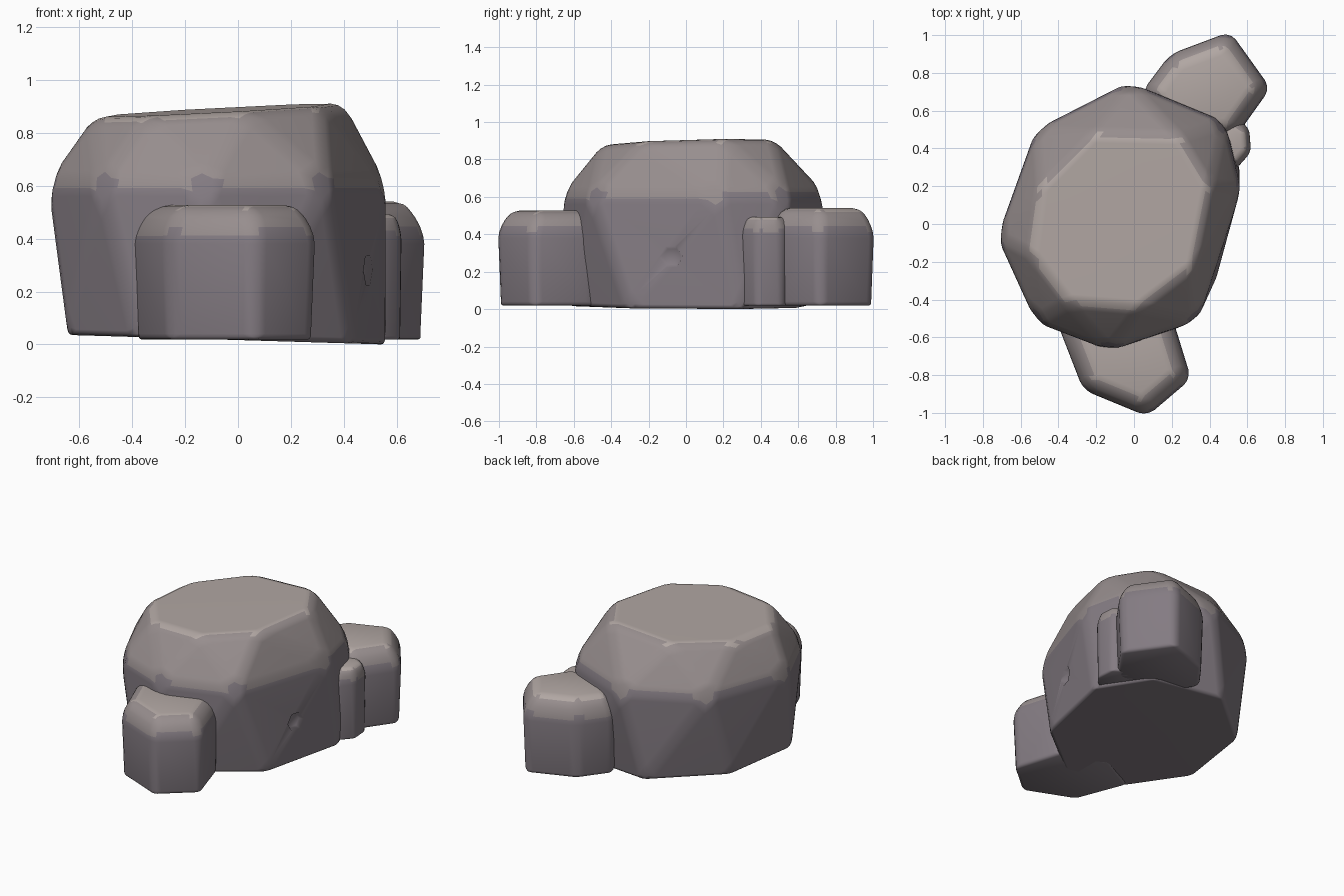
import bpy, bmesh, math
from mathutils import Vector, Quaternion

if "Cube" in bpy.data.objects:
    bpy.data.objects.remove(bpy.data.objects["Cube"])


def stone(name, rgb):
    mat = bpy.data.materials.new(name)
    mat.diffuse_color = (*rgb, 1)
    mat.use_nodes = True
    mat.node_tree.nodes["Principled BSDF"].inputs["Base Color"].default_value = mat.diffuse_color
    return mat


# Stone tints: purplish walls, warmer towards the top
TINTS = [stone("wall_stone", (0.23, 0.20, 0.225)),
         stone("shoulder_stone", (0.31, 0.27, 0.27)),
         stone("top_stone", (0.44, 0.385, 0.365))]


def rock(name, bottom, middle, top, bevel):
    """Faceted boulder: hull of three rings, softly bevelled, tighter at the base."""
    bm = bmesh.new()
    base = [bm.verts.new(p) for p in bottom]
    for p in middle + top:
        bm.verts.new(p)
    bmesh.ops.convex_hull(bm, input=bm.verts[:])
    bmesh.ops.dissolve_limit(bm, angle_limit=math.radians(3),
                             verts=bm.verts[:], edges=bm.edges[:])
    bmesh.ops.recalc_face_normals(bm, faces=bm.faces[:])
    weight = bm.edges.layers.float.new("bevel_weight_edge")
    floor = {v for v in base if v.is_valid}
    for e in bm.edges:
        e[weight] = 0.45 if all(v in floor for v in e.verts) else 1.0
    for f in bm.faces:
        f.smooth = True
        f.material_index = (f.normal.z > 0.25) + (f.normal.z > 0.85)
    me = bpy.data.meshes.new(name)
    bm.to_mesh(me)
    bm.free()
    for mat in TINTS:
        me.materials.append(mat)
    ob = bpy.data.objects.new(name, me)
    bpy.context.collection.objects.link(ob)
    mod = ob.modifiers.new("soft_edges", 'BEVEL')
    mod.limit_method = 'WEIGHT'
    mod.width = bevel
    mod.segments = 3
    return ob


def scaled(ring, s, z):
    """Copy of a plan outline, scaled about its centre, at height z."""
    cx = sum(p[0] for p in ring) / len(ring)
    cy = sum(p[1] for p in ring) / len(ring)
    return [(cx + (x - cx) * s, cy + (y - cy) * s, z) for x, y in ring]


def twisted(ring, t):
    """Outline with each corner slid part way to the next one."""
    return [(a[0] + (b[0] - a[0]) * t, a[1] + (b[1] - a[1]) * t)
            for a, b in zip(ring, ring[1:] + ring[:1])]


# Main boulder, with slightly tilted base and top and twisted facets
outline = [(-0.03, 0.75), (-0.52, 0.50), (-0.725, -0.07), (-0.52, -0.52),
           (-0.13, -0.67), (0.34, -0.51), (0.565, 0.18), (0.48, 0.54)]
crown = [(-0.22, 0.48), (-0.50, 0.20), (-0.55, -0.16), (-0.35, -0.42),
         (0.03, -0.45), (0.32, -0.23), (0.405, 0.20), (0.24, 0.47)]
main = rock(
    "main_boulder",
    [(x + 0.02, y, 0.016 - 0.03 * x)
     for x, y, _ in scaled(twisted(outline, 0.3), 1.01, 0)],
    scaled(outline, 1.0, 0.61),
    [(x, y, 0.888 + 0.05 * x + 0.02 * y) for x, y in crown], 0.05)

# Smaller boulders around it
small = {
    "front_boulder": ([(-0.41, -0.52), (-0.27, -0.88), (0.07, -1.02),
                       (0.305, -0.82), (0.20, -0.48), (-0.12, -0.36)], 0.43, 0.527, 0.05),
    "back_boulder": ([(0.04, 0.70), (0.19, 0.90), (0.51, 1.02),
                      (0.725, 0.72), (0.54, 0.46), (0.20, 0.42)], 0.43, 0.54, 0.05),
    "side_pebble": ([(0.54, 0.29), (0.62, 0.38), (0.61, 0.51),
                     (0.51, 0.58), (0.38, 0.50), (0.40, 0.31)], 0.42, 0.493, 0.03),
}
for name, (ring, shoulder, height, bevel) in small.items():
    rock(name, scaled(ring, 0.95, 0.018), scaled(ring, 1.0, shoulder),
         scaled(ring, 0.78, height), bevel)

# Shallow hexagonal socket on the right face
bpy.context.view_layer.update()
hit, loc, normal, _ = main.ray_cast(Vector((2, -0.08, 0.28)), Vector((-1, 0, 0)))
bpy.ops.mesh.primitive_cone_add(vertices=6, radius1=0.048, radius2=0.082, depth=0.06,
                                location=loc)
cutter = bpy.context.object
cutter.name = "socket_cutter"
cutter.data.materials.append(TINTS[0])
cutter.rotation_mode = 'QUATERNION'
cutter.rotation_quaternion = (normal.to_track_quat('Z', 'Y')
                              @ Quaternion((0, 0, 1), math.radians(30)))
cutter.hide_render = True
cutter.hide_set(True)
cut = main.modifiers.new("socket", 'BOOLEAN')
cut.operation = 'DIFFERENCE'
cut.object = cutter
cut.solver = 'EXACT'
main.modifiers.new("clean_shading", 'WEIGHTED_NORMAL')
